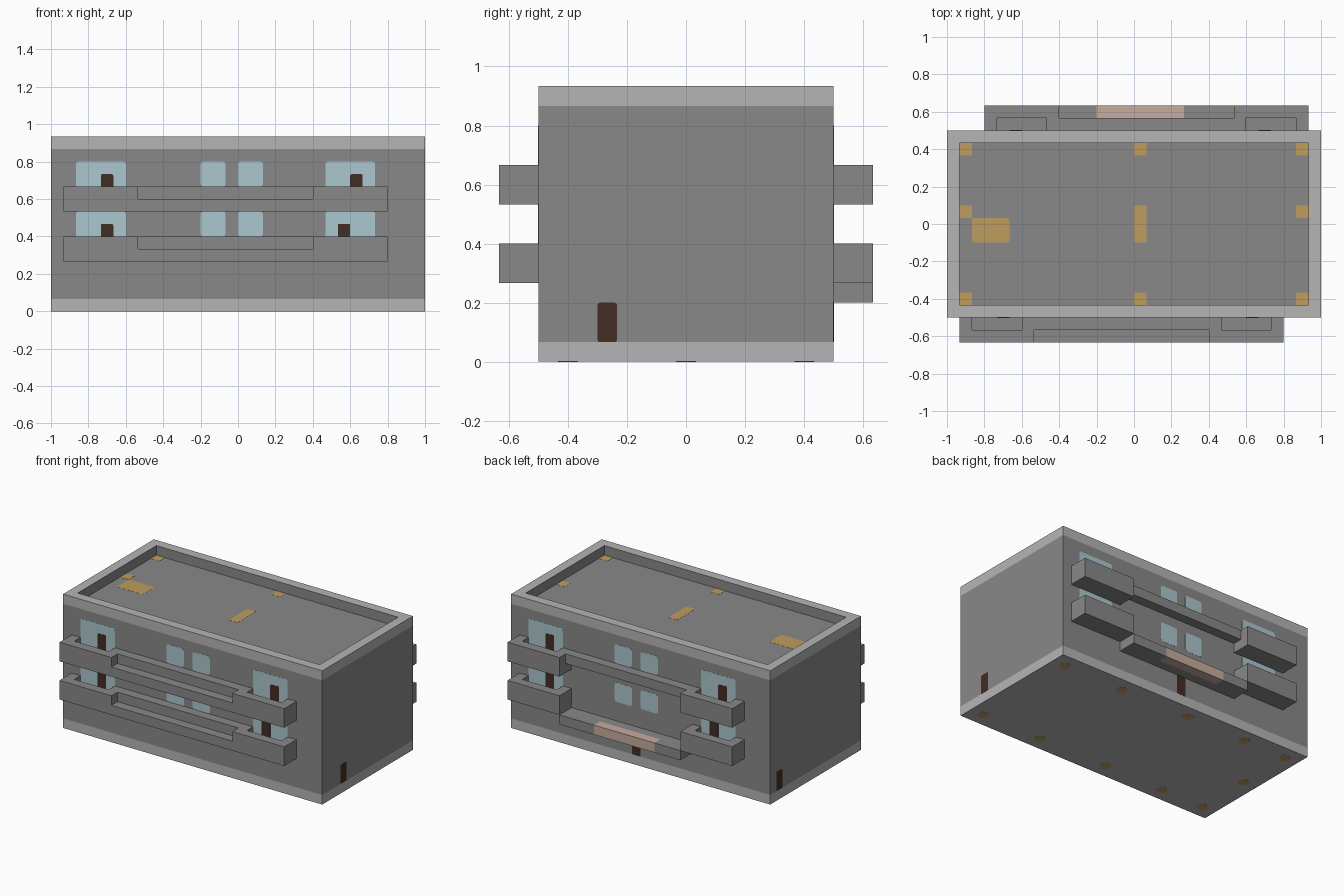
import bpy
import bmesh

cube = bpy.data.objects.get("Cube")
if cube:
    bpy.data.objects.remove(cube)

U = 1 / 15   # one building module; all sizes below are in modules
T = 0.012    # painted plate thickness in modules


def material(name, color):
    m = bpy.data.materials.new(name)
    m.use_nodes = True
    rgba = (*color, 1)
    m.diffuse_color = rgba
    m.node_tree.nodes["Principled BSDF"].inputs["Base Color"].default_value = rgba
    return m


GREY = material("concrete grey", (0.25, 0.25, 0.25))
LIGHT = material("light trim", (0.46, 0.46, 0.46))
GLASS = material("pale blue glass", (0.41, 0.57, 0.62))
BROWN = material("dark brown door", (0.055, 0.026, 0.016))
TAN = material("tan lamp", (0.52, 0.34, 0.115))
PINK = material("pink canopy", (0.57, 0.41, 0.34))


def finish(bm, name, mats):
    bmesh.ops.recalc_face_normals(bm, faces=bm.faces)
    bmesh.ops.scale(bm, vec=(U, U, U), verts=bm.verts)
    mesh = bpy.data.meshes.new(name)
    bm.to_mesh(mesh)
    bm.free()
    for m in mats:
        mesh.materials.append(m)
    obj = bpy.data.objects.new(name, mesh)
    bpy.context.collection.objects.link(obj)


def add_box(bm, xs, ys, zs):
    verts = bmesh.ops.create_cube(bm, size=1)["verts"]
    for v in verts:
        for i, (a, b) in enumerate((xs, ys, zs)):
            v.co[i] = a if v.co[i] < 0 else b


def boxes(name, mat, parts, side=1):
    """Join boxes; side -1 turns them half around to the back."""
    bm = bmesh.new()
    for part in parts:
        add_box(bm, *part)
    for v in bm.verts:
        v.co.x *= side
        v.co.y *= side
    finish(bm, name, [mat])


def plate(name, mat, xs, ys, zs, thin, side=1, corner=0.2):
    """Thin painted panel with rounded corners; thin is its flat axis."""
    bm = bmesh.new()
    add_box(bm, xs, ys, zs)
    edges = [e for e in bm.edges
             if abs((e.verts[0].co - e.verts[1].co)[thin]) > 1e-4]
    bmesh.ops.bevel(bm, geom=edges, offset=corner, segments=2,
                    profile=0.5, affect='EDGES')
    for v in bm.verts:
        v.co.x *= side
        v.co.y *= side
    finish(bm, name, [mat])


# Building shell: stacked rings, with light bands and a sunken roof
rings = [(15, 7.5, 0), (15, 7.5, 1), (15, 7.5, 13),
         (15, 7.5, 14), (14, 6.5, 14), (14, 6.5, 13)]
bm = bmesh.new()
loops = [[bm.verts.new((sx * x, sy * y, z))
          for sx, sy in ((-1, -1), (1, -1), (1, 1), (-1, 1))]
         for x, y, z in rings]
for i, (low, high) in enumerate(zip(loops, loops[1:])):
    for k in range(4):
        n = (k + 1) % 4
        f = bm.faces.new((low[k], low[n], high[n], high[k]))
        f.material_index = 1 if i in (0, 2, 3) else 0
bm.faces.new(loops[0]).material_index = 1
bm.faces.new(loops[-1])
finish(bm, "building_shell", [GREY, LIGHT])

OUTER, INNER, DEEP = (-9.5, -8.5), (-8.5, -7.5), (-9.5, -7.5)


def pod(x, z):
    """Balcony end: slab with a raised rim around a standing well."""
    rim = (z + 1, z + 2)
    return [((x, x + 6), DEEP, (z, z + 1)),
            ((x, x + 1), DEEP, rim),
            ((x + 5, x + 6), DEEP, rim),
            ((x + 1, x + 5), OUTER, rim)]


MID = (-8, 6)
for side, face in ((1, "front"), (-1, "back")):
    for z, floor in ((4, "lower"), (8, "upper")):
        tag = f"{face}_{floor}"
        # Balconies
        parts = pod(-14, z) + pod(6, z)
        if side == 1:
            parts += [(MID, DEEP, (z, z + 1)), (MID, INNER, (z + 1, z + 2))]
        elif floor == "upper":
            parts += [(MID, INNER, (z + 1, z + 2))]
        boxes(tag + "_balcony", GREY, parts, side)

        # Windows and balcony doors
        wall = (-7.5 - T, -7.5)
        for x, w, lift in ((-13, 4, 1), (7, 4, 1), (-3, 2, 2), (0, 2, 2)):
            plate(tag + "_window", GLASS, (x, x + w), wall,
                  (z + lift, z + 4), 1, side)
        for x in (-11, 9 if floor == "upper" else 8):
            plate(tag + "_balcony_door", BROWN, (x, x + 1),
                  (-7.5 - 2 * T, -7.5), (z + 1, z + 3), 1, side, 0.12)

# Canopy over the back entrance, with a coloured central section
SLAB = (3, 4)
boxes("entrance_canopy", GREY,
      [(MID, INNER, SLAB), ((-8, -4), OUTER, SLAB), ((3, 6), OUTER, SLAB)], -1)
boxes("canopy_panel", PINK, [((-4, 3), OUTER, SLAB)], -1)

# Ground floor doors
plate("back_door", BROWN, (-1, 0), (-7.5 - T, -7.5), (1, 3), 1, -1, 0.12)
plate("left_door", BROWN, (15, 15 + T), (-4.5, -3.5), (1, 3), 0, 1, 0.12)
plate("right_door", BROWN, (15, 15 + T), (-6.5, -5.5), (1, 3), 0, -1, 0.12)

# Roof lamps and patches
ROOF = (13, 13 + T)
for x in (-14, 0, 13):
    for y in (-6.5, 5.5):
        plate("roof_lamp", TAN, (x, x + 1), (y, y + 1), ROOF, 2, 1, 0.05)
for x in (-14, 13):
    plate("roof_side_lamp", TAN, (x, x + 1), (0.5, 1.5), ROOF, 2, 1, 0.05)
plate("roof_patch", TAN, (-13, -10), (-1.5, 0.5), ROOF, 2)
plate("roof_strip", TAN, (0, 1), (-1.5, 1.5), ROOF, 2, 1, 0.1)

# Lamps on the underside
spots = [(x, y) for x in (-14, -9, -2, 6, 13) for y in (-6.5, 5.5)]
for x, y in spots + [(-14, -0.5)]:
    plate("underside_lamp", TAN, (x, x + 1), (y, y + 1), (-T, 0), 2, 1, 0.3)
